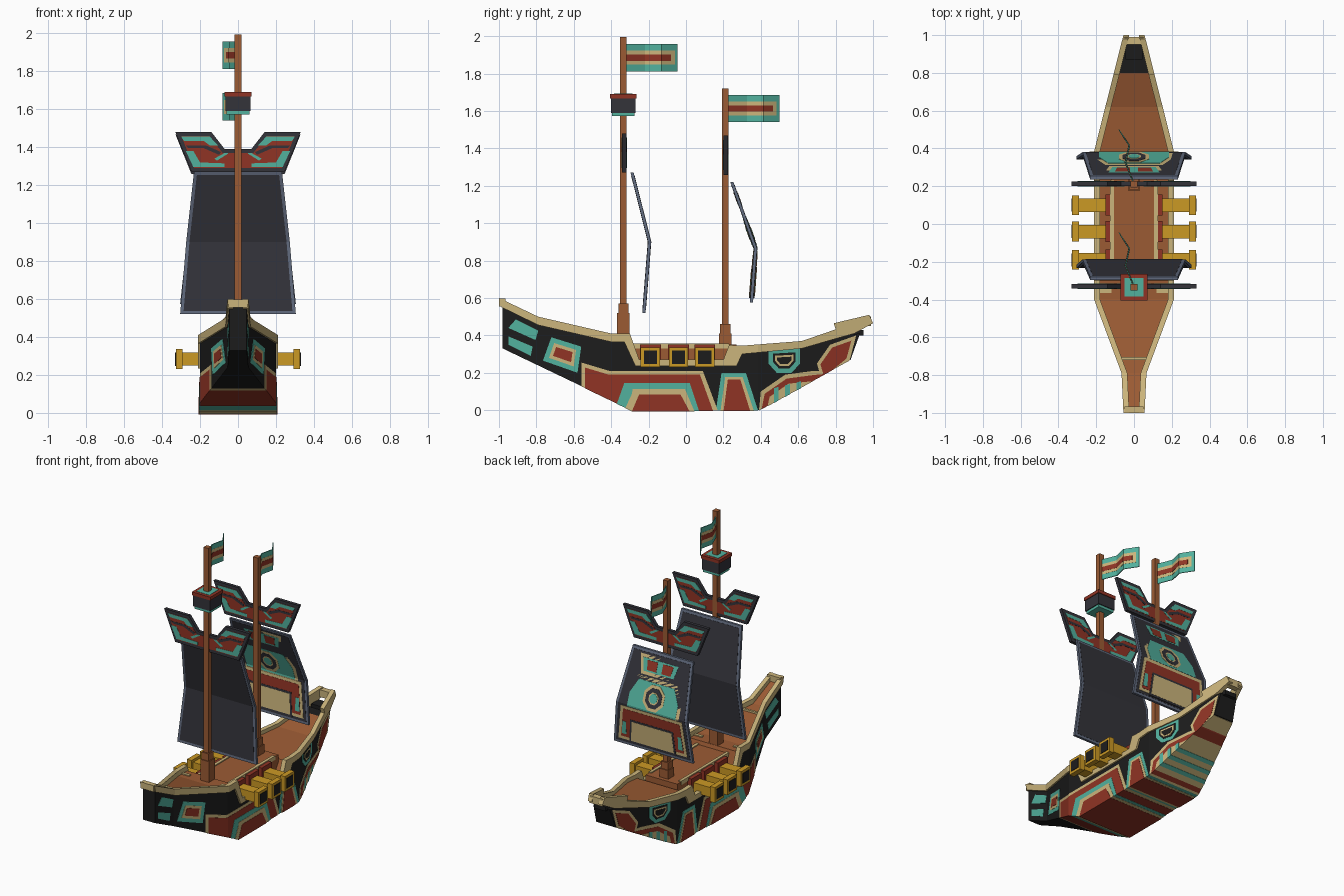
import bpy, bmesh
from math import sin, cos, tau
from mathutils import Vector

cube = bpy.data.objects.get("Cube")
if cube:
    bpy.data.objects.remove(cube)


def material(name, r, g, b):
    m = bpy.data.materials.new(name)
    m.use_nodes = True
    m.diffuse_color = (r, g, b, 1)
    m.node_tree.nodes["Principled BSDF"].inputs["Base Color"].default_value = (r, g, b, 1)
    return m


wood = material("wood brown", .33, .105, .034)
cream = material("cream", .60, .46, .20)
teal = material("teal", .085, .44, .34)
red = material("dark red", .28, .034, .018)
black = material("hull black", .012, .012, .012)
dark = material("sail charcoal", .033, .033, .042)
steel = material("frame blue grey", .115, .14, .20)
gold = material("gold", .60, .32, .018)


def interp(table, t):
    """Piecewise linear lookup in a table of (t, value) pairs."""
    for (a, va), (b, vb) in zip(table, table[1:]):
        if t <= b:
            break
    return va + (vb - va) * (t - a) / (b - a)


def finish(name, verts, faces, mat):
    mesh = bpy.data.meshes.new(name)
    mesh.from_pydata(verts, [], faces)
    bm = bmesh.new()
    bm.from_mesh(mesh)
    bmesh.ops.recalc_face_normals(bm, faces=bm.faces[:])
    bm.to_mesh(mesh)
    bm.free()
    mesh.materials.append(mat)
    ob = bpy.data.objects.new(name, mesh)
    bpy.context.collection.objects.link(ob)
    return ob


def slab(name, mat, pts, cuts, lo, hi, sides=(1,)):
    """Flat outline, cut where it bends, thickened between two mappings."""
    bm = bmesh.new()
    bm.faces.new([bm.verts.new((a, b, 0)) for a, b in pts])
    for axis, value in cuts:
        co, no = [0, 0, 0], [0, 0, 0]
        co[axis], no[axis] = value, 1
        bmesh.ops.bisect_plane(bm, geom=bm.verts[:] + bm.edges[:] + bm.faces[:],
                               plane_co=co, plane_no=no, dist=1e-5)
    bm.verts.index_update()
    flat = [v.co.to_2d() for v in bm.verts]
    polys = [[v.index for v in f.verts] for f in bm.faces]
    rim = [[v.index for v in e.verts] for e in bm.edges if len(e.link_faces) == 1]
    bm.free()
    verts, faces, n = [], [], len(flat)
    for s in sides:
        k = len(verts)
        for fn in (lo, hi):
            verts += [(s * p[0], p[1], p[2]) for p in (fn(*q) for q in flat)]
        faces += [[i + k for i in reversed(f)] for f in polys]
        faces += [[i + k + n for i in f] for f in polys]
        faces += [[a + k, b + k, b + k + n, a + k + n] for a, b in rim]
    return finish(name, verts, faces, mat)


def box(name, mat, lo, hi, sides=(1,)):
    (ax, ay, az), (bx, by, bz) = lo, hi
    return slab(name, mat, [(ay, az), (by, az), (by, bz), (ay, bz)], [],
                lambda y, z: (ax, y, z), lambda y, z: (bx, y, z), sides)


def inset(pts, d):
    """Move every edge of an outline inward by d."""
    v = [Vector(p) for p in pts]
    n = len(v)
    turn = 1 if sum(v[i - 1].cross(v[i]) for i in range(n)) > 0 else -1
    out = []
    for i in range(n):
        e, f = (v[i] - v[i - 1]).normalized(), (v[(i + 1) % n] - v[i]).normalized()
        m, k = Vector((-e.y, e.x)) * turn, Vector((-f.y, f.x)) * turn
        out.append(v[i] + (m + k) * d / (1 + m.dot(k)))
    return out


def mirrored(pts):
    return [(-a, b) for a, b in pts]


BOTH = (1, -1)

# Hull: the side profile spread to the plan width; its top is the deck
plan = [(-1, .045), (-.79, .055), (-.4, .2), (.385, .2), (1, .045)]
keel = [(-1, .34), (-.29, 0), (.39, 0), (.88, .27), (1, .6)]
hull_cuts = [(0, t) for t, _ in plan[1:-1]] + [(0, t) for t, _ in keel[1:-2]]


def width(y):
    return interp(plan, y)


hull = slab("hull", black, [(-.98, .33), (-.29, 0), (.39, 0), (.88, .27), (.93, .41), (.8, .4),
                            (.62, .345), (.28, .315), (.24, .25), (-.26, .25), (-.3, .375),
                            (-.4, .375), (-.79, .465), (-.98, .56)], hull_cuts,
            lambda y, z: (-width(y), y, z), lambda y, z: (width(y), y, z))
hull.data.materials.append(wood)
for p in hull.data.polygons:
    p.material_index = int(p.normal.z > .2 and p.center.y < .85)

# Rail, dipping at the gun wells and kicking up at the stern
slab("rail", cream, [(-1, .6), (-.79, .5), (-.4, .41), (-.3, .41), (-.25, .27), (.2, .27),
                     (.23, .348), (.3, .345), (.62, .37), (.8, .432), (.79, .465), (.98, .51),
                     (1, .465), (.9, .41), (.81, .385), (.62, .33), (.3, .3), (.27, .235),
                     (-.27, .235), (-.33, .365), (-.4, .365), (-.79, .455), (-.985, .55)],
     hull_cuts, lambda y, z: (width(y) - .02, y, z), lambda y, z: (width(y) + .011, y, z), BOTH)
box("bow_cap", cream, (-.05, -1, .555), (.05, -.965, .598))
box("stern_cap", cream, (-.05, .95, .45), (.05, .99, .5))
box("stern_post_top", black, (-.045, .87, .4), (.045, .95, .43))
box("foredeck_step", cream, (-.07, -.72, .44), (.07, -.705, .458))


# Painted hull bands run right through, so they also stripe the underside
def hull_band(name, mat, pts, layer):
    eps = .0015 * layer

    def place(side):
        def fn(y, z):
            low = interp(keel, y)
            return side * (width(y) + eps), y, z if z > low + .003 else low - eps
        return fn
    slab(name, mat, pts, hull_cuts, place(-1), place(1))


def nested(name, pts, steps, paint):
    for i, (mat, d) in enumerate(steps):
        paint(name, mat, inset(pts, d) if d else pts, i + 1)


for bar in ([(-.91, .485), (-.79, .425), (-.805, .375), (-.95, .44)],
            [(-.95, .395), (-.82, .34), (-.83, .29), (-.95, .35)]):
    hull_band("bow_bar", teal, bar, 1)
nested("bow_panel", [(-.72, .39), (-.56, .34), (-.58, .2), (-.765, .265)],
       [(teal, 0), (cream, .025), (red, .042)], hull_band)
nested("belly_field", [(-.56, .255), (-.41, .21), (.09, .21), (.17, -.1), (-.56, -.1)],
       [(cream, 0), (red, .02)], hull_band)
for i, (mat, a, b, top) in enumerate([(teal, -.33, .02, .145), (cream, -.285, -.005, .112),
                                      (red, -.25, -.03, .085)]):
    hull_band("belly_panel", mat, [(a, top), (b, top), (b + .05, -.1), (a - .04, -.1)], i + 3)
nested("mid_panel", [(.19, .2), (.32, .2), (.39, -.1), (.16, -.1)],
       [(teal, 0), (cream, .022), (red, .037)], hull_band)
nested("quarter_panel", [(.38, -.1), (.4, .1), (.53, .19), (.68, .21), (.77, .2), (.77, -.1)],
       [(cream, 0), (red, .022), (cream, .05)], hull_band)
for y in (.47, .53, .59):
    hull_band("quarter_stripe", teal, [(y, -.1), (y, y / 4), (y + .025, y / 4 + .008),
                                       (y + .025, -.1)], 4)
nested("stern_panel", [(.7, .25), (.77, .35), (.91, .4), (.875, .27), (.79, .1), (.72, .1)],
       [(cream, 0), (red, .018)], hull_band)
nested("hull_eye", [(.44, .325), (.44, .25), (.485, .2), (.565, .2), (.61, .25), (.61, .335)],
       [(teal, 0), (black, .024), (cream, .036), (black, .046)], hull_band)

# Raised middle deck between the gun wells
box("middle_deck", wood, (-.122, -.31, .24), (.122, .27, .35))
box("deck_trim", cream, (.105, -.3, .33), (.126, .23, .357), BOTH)
box("fore_well_trim", cream, (.12, -.365, .36), (.18, -.345, .382), BOTH)

# Cannons: square barrel, flared muzzle and red carriage
for y in (-.19, -.04, .1):
    box("cannon_carriage", red, (.12, y - .055, .25), (.152, y + .055, .35), BOTH)
    box("cannon_barrel", gold, (.14, y - .036, .25), (.3, y + .036, .318), BOTH)
    box("cannon_muzzle", gold, (.292, y - .052, .23), (.328, y + .052, .336), BOTH)
    box("cannon_bore", black, (.32, y - .035, .248), (.331, y + .035, .318), BOTH)


# Sheets stand across the ship, bent by a table of (z, y)
def sheet_painter(bend, half):
    def paint(name, mat, pts, layer):
        t = half + .0013 * layer
        slab(name, mat, pts, [(1, z) for z, _ in bend[1:-1]],
             lambda x, z: (x, interp(bend, z) - t, z), lambda x, z: (x, interp(bend, z) + t, z))
    return paint


def sail(name, bend):
    paint = sheet_painter(bend, .007)
    half = [(z, w) for (z, _), w in zip(bend, (.305, .273, .232))]
    edge = [(w, z) for z, w in half]
    nested(name, edge + mirrored(edge)[::-1], [(steel, 0), (dark, .017)], paint)
    return paint


def yard(name, y, z):
    paint = sheet_painter([(0, y), (2, y)], .01)
    horn = [(.245, z), (.33, z + .21), (.14, z + .21), (.07, z + .12)]
    nested(name, horn + mirrored(horn)[::-1], [(dark, 0), (red, .021)], paint)
    motif = [(teal, [(.3, .187), (.15, .187), (.105, .14), (.15, .14), (.18, .163), (.285, .163)]),
             (teal, [(.275, .11), (.235, .025), (.07, .025), (.07, .045), (.2, .05), (.235, .11)]),
             (dark, [(.26, .125), (.275, .14), (.17, .14), (.09, .105), (.1, .09), (.18, .125)]),
             (teal, [(.05, .098), (.11, .06), (.125, .07), (.07, .1)])]
    for mat, pts in motif:
        shape = [(x, z + h) for x, h in pts]
        for outline in (shape, mirrored(shape)):
            paint(name + "_motif", mat, outline, 3)


def flag(name, y, z, length):
    wave = [(y, -.005), (y + .1, -.045), (y + .19, -.025), (y + length, -.08)]

    def stripe(mat, gap, end, layer):
        t = .003 + .001 * layer
        slab(name, mat, [(y, z + gap), (y + end, z + gap), (y + end, z + .145 - gap),
                         (y, z + .145 - gap)], [(0, a) for a, _ in wave[1:-1]],
             lambda a, b: (interp(wave, a) - t, a, b), lambda a, b: (interp(wave, a) + t, a, b))
    stripe(teal, 0, length, 0)
    stripe(cream, .035, length - .015, 1)
    stripe(red, .056, length - .035, 2)


def mast(name, y, top, base_top):
    box(name, wood, (-.018, y - .018, .3), (.018, y + .018, top))
    box(name + "_base", wood, (-.033, y - .033, .3), (.033, y + .033, base_top - .05))
    box(name + "_collar", wood, (-.027, y - .027, .3), (.027, y + .027, base_top))


mast("fore_mast", -.335, 1.995, .57)
mast("aft_mast", .21, 1.72, .46)
flag("fore_flag", -.32, 1.812, .275)
flag("aft_flag", .225, 1.54, .275)
yard("fore_yard", -.33, 1.27)
yard("aft_yard", .213, 1.258)
sail("fore_sail", [(.52, -.225), (.9, -.195), (1.27, -.288)])
paint = sail("aft_sail", [(.575, .35), (.865, .372), (1.22, .245)])

# Painted face on the aft sail
nested("sail_crest", [(-.16, 1.19), (.16, 1.19), (.13, 1.07), (-.13, 1.07)],
       [(cream, 0), (teal, .02)], lambda n, m, p, i: paint(n, m, p, i + 1))
for s in BOTH:
    paint("sail_crest_block", red, [(s * .02, 1.16), (s * .1, 1.16), (s * .09, 1.1),
                                    (s * .02, 1.1)], 4)
nested("sail_brow", [(-.15, 1.06), (.15, 1.06), (.21, .95), (.21, .83), (-.21, .83), (-.21, .95)],
       [(cream, 0), (teal, .024)], lambda n, m, p, i: paint(n, m, p, i + 1))
ring = [(.085 * cos(tau * (i + .5) / 8), .945 + .085 * sin(tau * (i + .5) / 8)) for i in range(8)]
nested("sail_eye", ring, [(cream, 0), (dark, .018), (cream, .042), (teal, .05)],
       lambda n, m, p, i: paint(n, m, p, i + 3))
nested("sail_jaw", [(-.235, .85), (.235, .85), (.265, .61), (-.265, .61)],
       [(cream, 0), (red, .02)], lambda n, m, p, i: paint(n, m, p, i + 3))
nested("sail_mouth", [(-.165, .765), (.165, .765), (.18, .6), (-.18, .6)],
       [(dark, 0), (cream, .013)], lambda n, m, p, i: paint(n, m, p, i + 5))
for s in BOTH:
    paint("sail_cheek", teal, [(s * .2, .74), (s * .225, .74), (s * .235, .65), (s * .2, .65)], 6)

# Crow's nest
for name, mat, half, low, high in (("nest_foot", teal, .06, 1.572, 1.6),
                                   ("nest_body", dark, .066, 1.59, 1.67),
                                   ("nest_rim", red, .071, 1.667, 1.69),
                                   ("nest_floor", teal, .05, 1.68, 1.692)):
    box(name, mat, (-half, -.335 - half, low), (half, -.335 + half, high))
